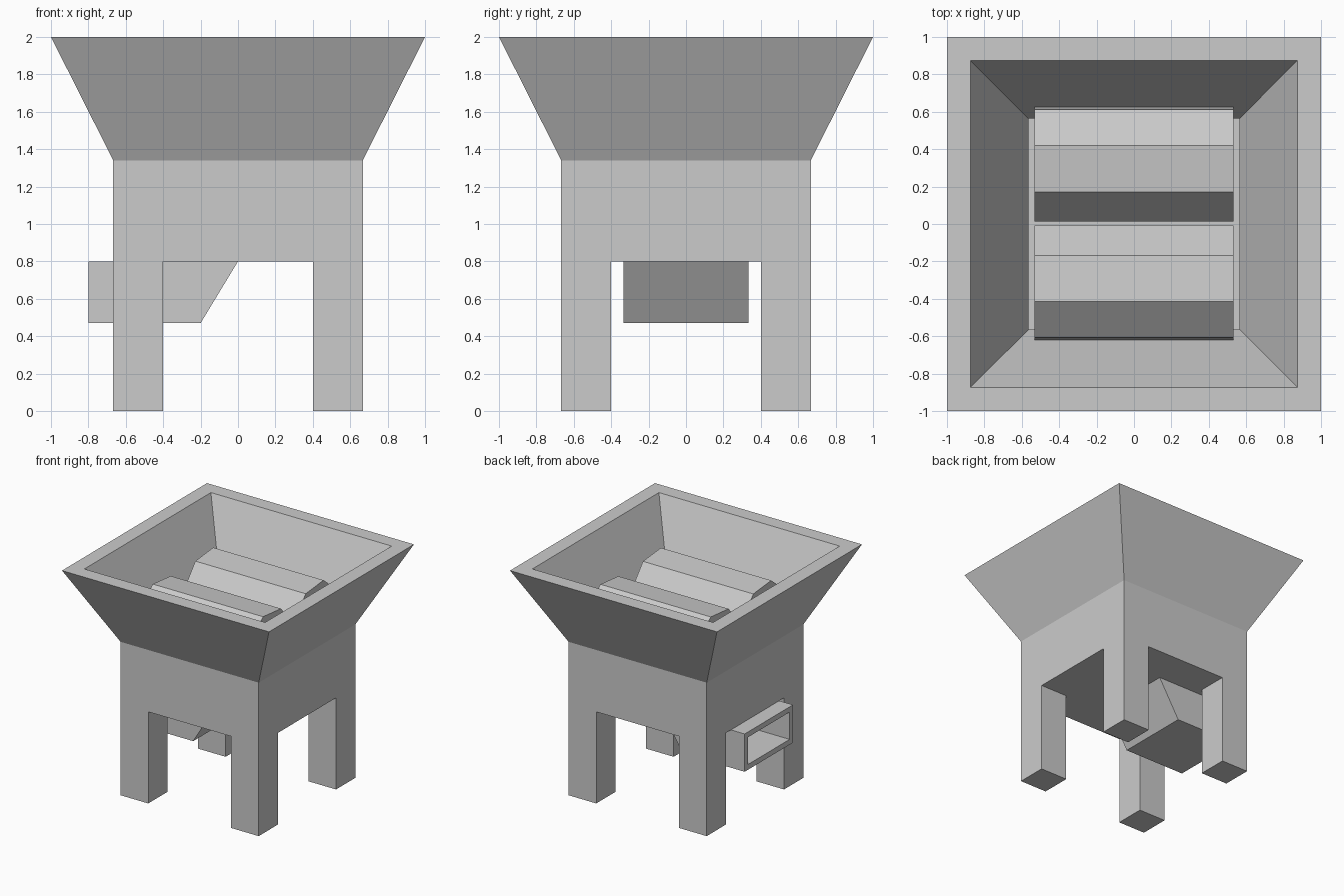
import bpy, bmesh, math
from mathutils import Vector

if "Cube" in bpy.data.objects:
    bpy.data.objects.remove(bpy.data.objects["Cube"])


def finish(bm, name):
    bmesh.ops.recalc_face_normals(bm, faces=bm.faces[:])
    me = bpy.data.meshes.new(name)
    bm.to_mesh(me)
    bm.free()
    ob = bpy.data.objects.new(name, me)
    bpy.context.collection.objects.link(ob)
    return ob


def loft(bm, rings):
    """Skin successive vertex rings and cap both ends."""
    loops = [[bm.verts.new(p) for p in r] for r in rings]
    n = len(loops[0])
    for a, b in zip(loops, loops[1:]):
        for i in range(n):
            j = (i + 1) % n
            bm.faces.new((a[i], a[j], b[j], b[i]))
    bm.faces.new(loops[0])
    bm.faces.new(loops[-1])


def square(h, z):
    return [(-h, -h, z), (h, -h, z), (h, h, z), (-h, h, z)]


# Hollow body with flared hopper: outer skin, rim, inner skin, floor
bm = bmesh.new()
sections = [(0.667, 0.8), (0.667, 1.34), (1, 2), (0.873, 2), (0.565, 1.365), (0.565, 0.9)]
loft(bm, [square(h, z) for h, z in sections])
finish(bm, "hopper_body")

# Four square corner legs
for sx, side in ((-1, "left"), (1, "right")):
    for sy, end in ((-1, "front"), (1, "back")):
        bm = bmesh.new()
        bmesh.ops.create_cube(bm, size=1)
        bmesh.ops.scale(bm, vec=(0.267, 0.267, 0.8), verts=bm.verts)
        bmesh.ops.translate(bm, vec=(sx * 0.5335, sy * 0.5335, 0.4), verts=bm.verts)
        finish(bm, f"{end}_{side}_leg")

# Two octagonal crushing rollers, turned opposite ways
for name, cy, s in (("back_roller", 0.325, 1), ("front_roller", -0.32, -1)):
    angles = [math.radians(28 + 45 * i) for i in range(8)]
    bm = bmesh.new()
    loft(bm, [[(x, cy + s * 0.325 * math.cos(a), 1.473 + 0.325 * math.sin(a))
               for a in angles] for x in (-0.533, 0.533)])
    finish(bm, name)

# Outlet chute with sloped inner end and a recessed opening on the left
bm = bmesh.new()
profile = [(-0.8, 0.47), (-0.2, 0.47), (0, 0.8), (-0.8, 0.8)]
loft(bm, [[(x, y, z) for x, z in profile] for y in (-0.333, 0.333)])
bmesh.ops.recalc_face_normals(bm, faces=bm.faces[:])
mouth = min(bm.faces, key=lambda f: f.calc_center_median().x)
bmesh.ops.inset_individual(bm, faces=[mouth], thickness=0.065)
inner = bmesh.ops.extrude_discrete_faces(bm, faces=[mouth])["faces"][0]
bmesh.ops.translate(bm, vec=Vector((0.55, 0, 0)), verts=inner.verts)
finish(bm, "outlet_chute")
